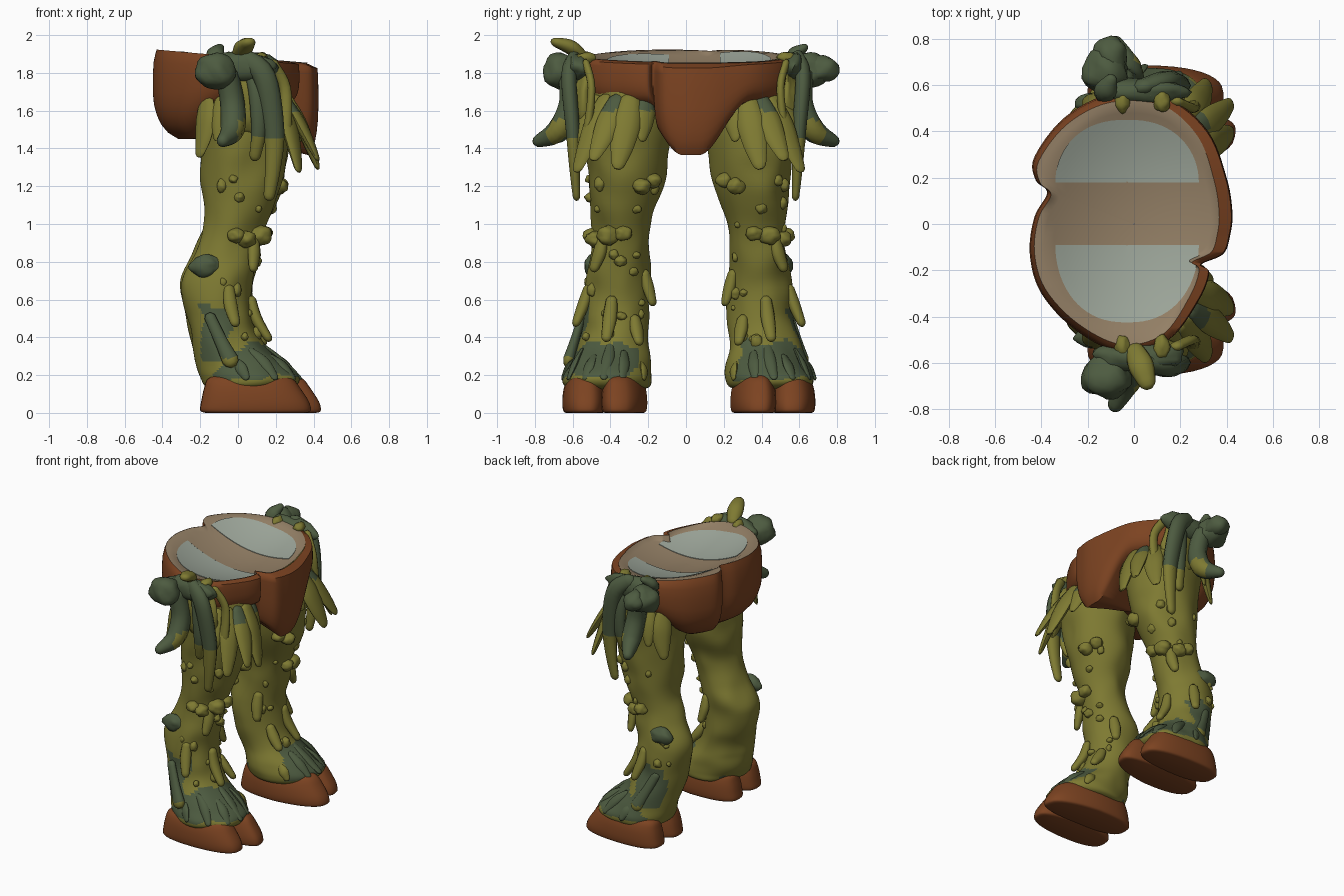
import bpy, bmesh, math, random
from mathutils import Vector, noise

if "Cube" in bpy.data.objects:
    bpy.data.objects.remove(bpy.data.objects["Cube"])

random.seed(4)

def mat(name, rgb):
    m = bpy.data.materials.new(name)
    lin = [((c / 255 + 0.055) / 1.055) ** 2.4 for c in rgb]
    m.diffuse_color = (*lin, 1)
    m.use_nodes = True
    m.node_tree.nodes["Principled BSDF"].inputs["Base Color"].default_value = m.diffuse_color
    return m

BROWN, OLIVE, MOSS = mat("brown hide", (124, 67, 33)), mat("olive bark", (126, 122, 50)), mat("dark moss", (77, 91, 64))
TAN, PALE = mat("tan lining", (148, 128, 102)), mat("pale inset", (158, 167, 155))

def smooth_pts(pts, n, closed=False):
    """Catmull-Rom resampling of tuples of any size."""
    out, m = [], len(pts)
    for i in range(m if closed else m - 1):
        p = [pts[k % m] if closed else pts[min(max(k, 0), m - 1)] for k in (i - 1, i, i + 1, i + 2)]
        for j in range(n):
            t = j / n
            out.append(tuple(0.5 * (2 * b + (c - a) * t + (2 * a - 5 * b + 4 * c - d) * t * t
                       + (3 * b - a - 3 * c + d) * t ** 3) for a, b, c, d in zip(*p)))
    return out if closed else out + [tuple(pts[-1])]

def skin(name, rings, mats, rule=None, caps=True, angle=60):
    """Bridge rings of points into one smooth shell."""
    bm = bmesh.new()
    vs = [[bm.verts.new(p) for p in r] for r in rings]
    for a, b in zip(vs, vs[1:]):
        for i in range(len(a)):
            k = (i + 1) % len(a)
            bm.faces.new((a[i], a[k], b[k], b[i]))
    if caps:
        bm.faces.new(vs[0])
        bm.faces.new(vs[-1])
    bmesh.ops.recalc_face_normals(bm, faces=bm.faces)
    if rule:
        for f in bm.faces:
            f.material_index = rule(f.calc_center_median())
    return finish(name, bm, mats, angle)

def finish(name, bm, mats, angle=60):
    me = bpy.data.meshes.new(name)
    bm.to_mesh(me)
    bm.free()
    ob = bpy.data.objects.new(name, me)
    bpy.context.collection.objects.link(ob)
    for m in mats:
        me.materials.append(m)
    bpy.context.view_layer.objects.active = ob
    ob.select_set(True)
    bpy.ops.object.shade_smooth_by_angle(angle=math.radians(angle))
    ob.select_set(False)
    return ob

def strand(name, pts, mats, rule=None, flat=1.0, out=Vector((0, 1, 0)), sides=10):
    """Tapered tube; pts are (x, y, z, radius), thinned along 'out'."""
    sp = smooth_pts(pts, 5)
    P = [Vector(p[:3]) for p in sp]
    rings = []
    for i, p in enumerate(P):
        t = (P[min(i + 1, len(P) - 1)] - P[max(i - 1, 0)]).normalized()
        u = t.cross(out).normalized()
        w = u.cross(t)
        r = max(sp[i][3], 0.004)
        ring = lambda c, q: [c + u * (q * math.cos(a)) + w * (q * flat * math.sin(a))
                             for a in (k * math.tau / sides for k in range(sides))]
        if i == 0:
            rings.append(ring(p - t * r * 0.6, r * 0.5))
        rings.append(ring(p, r))
        if i == len(P) - 1:
            rings += [ring(p + t * r * 0.5, r * 0.8), ring(p + t * r * 0.85, r * 0.4)]
    return skin(name, rings, mats, rule)

def lump(name, c, r, m):
    bm = bmesh.new()
    bmesh.ops.create_icosphere(bm, subdivisions=3, radius=1)
    off = Vector(c) * 9
    for v in bm.verts:
        k = 1 + 0.22 * noise.noise(v.co * 1.5 + off)
        v.co = Vector([v.co[i] * r[i] * k + c[i] for i in range(3)])
    return finish(name, bm, [m])

# Leg cross-sections: z, back x, front x, inner y, outer y
LEG = smooth_pts([(1.76, -.28, .25, .07, .52), (1.55, -.23, .28, .08, .555), (1.4, -.2, .27, .10, .55),
    (1.2, -.19, .23, .14, .53), (1.0, -.18, .15, .2, .515), (.85, -.23, .11, .21, .515), (.69, -.305, .08, .21, .54),
    (.5, -.27, .08, .21, .56), (.36, -.24, .14, .21, .59), (.26, -.215, .26, .20, .63), (.19, -.195, .325, .195, .665),
    (.14, -.17, .3, .21, .655), (.12, -.1, .2, .27, .58)], 7)

def leg_pt(z, a, s, grow=0.0):
    """Point on the leg skin: angle 0 is front, 90 degrees is the outer side."""
    _, x0, x1, y0, y1 = min(LEG, key=lambda r: abs(r[0] - z))
    x = (x0 + x1) / 2 + ((x1 - x0) / 2 + grow) * math.cos(a)
    y = (y0 + y1) / 2 + ((y1 - y0) / 2 + grow) * math.sin(a)
    return Vector((x, s * y + 0.015, z))

for s, side in ((-1, "right"), (1, "left")):
    # Leg with dark moss on the front cuff and outer shin
    def moss(c):
        n = 0.06 * noise.noise(c * 9)
        cuff = c.x > -0.13 and 0.185 + n * .5 < c.z < min(.38, .22 + .8 * (c.x + .13)) + n and abs(c.y) > .27 + n
        patch = -0.19 < c.x + n < -0.01 and .27 < c.z < 0.56 + n and abs(c.y) > 0.45
        return 1 if cuff or patch else 0
    rings = []
    for r in LEG:
        ring = [leg_pt(r[0], k * math.tau / 80, s) for k in range(80)]
        rings.append([p + Vector((1, s, 0)) * 0.018 * noise.noise(p * 6) for p in ring])
    skin(f"{side}_leg", rings, [OLIVE, MOSS], moss)

    # Cloven hoof: blunt outer toe and longer inner toe, domed on top
    for t, (ya, yb, cut) in enumerate(((.22, .465, 0), (.435, .67, .05))):
        toe = smooth_pts([(0.0, -.17, .41, .02), (.012, -.2, .435, .005), (.06, -.195, .425, .0), (.13, -.18, .38, .008),
                          (.18, -.16, .34, .03), (.205, -.1, .28, .07)], 4)
        rings = []
        for z, x0, x1, ins in toe:
            ring, x1 = [], x1 - cut
            for k in range(36):
                a = k * math.tau / 36
                ca, sa = math.cos(a), math.sin(a)
                ex = math.copysign(abs(ca) ** .72, ca)
                ey = math.copysign(abs(sa) ** .72, sa) * ((yb - ya) / 2 - ins) * (1 - .12 * max(0, ex))
                skew = (.04, -.02)[t] * max(0, ex) * math.copysign(abs(sa), sa)
                ring.append(((x0 + x1) / 2 + (x1 - x0) / 2 * ex + skew,
                             s * ((ya + yb) / 2 + ey + (.02, 0)[t] * max(0, ex)) + .015, z))
            rings.append(ring)
        skin(f"{side}_hoof_toe_{t}", rings, [BROWN])

    # Bark leaves hanging under the hip: angle, length, width, flare
    for i, (deg, ln, w, fl) in enumerate(((-55, .16, .06, .04), (-22, .2, .055, .06), (0, .34, .075, .16), (18, .3, .065, .19),
            (36, .36, .065, .17), (52, .22, .055, .09), (112, .2, .05, .05), (132, .28, .065, .08))):
        a = math.radians(deg)
        out = Vector((math.cos(a), s * math.sin(a), 0))
        p = [leg_pt(1.66 - ln * f, a + 0.12 * f, s, g * fl) for f, g in ((0, .0), (.35, .3), (.7, .65), (1, 1))]
        strand(f"{side}_hip_leaf_{i}", [(*q, w * k) for q, k in zip(p, (.7, 1, .85, .5))], [OLIVE, MOSS],
               lambda c: int(c.z > 1.6 and i in (1, 3)), .45, out)

    # Knots, burls and drips on the front and outer leg
    for i in range(20):
        z, a = random.uniform(.36, 1.3), math.radians(random.uniform(-70, 130))
        r = random.uniform(.014, .03)
        lump(f"{side}_knot_{i}", leg_pt(z, a, s, -.003), (r, r * 1.1, r * random.uniform(.8, 1.5)), OLIVE)
    for i, (z, deg, r) in enumerate(((.94, 25, .06), (.92, 60, .05), (1.2, -25, .05), (1.23, -45, .045), (.95, -5, .045), (.94, 82, .045))):
        lump(f"{side}_burl_{i}", leg_pt(z, math.radians(deg), s, .005), (r, r, r * .85), OLIVE)
    for i, (z, deg, ln) in enumerate(((.92, 40, .15), (.74, -60, .15), (.6, 10, .2), (.66, 70, .18), (.5, -35, .12))):
        a = math.radians(deg)
        p = [leg_pt(z - ln * f, a, s, g) for f, g in ((0, .0), (.5, .02), (1, .045))]
        strand(f"{side}_drip_{i}", [(*q, r) for q, r in zip(p, (.03, .038, .028))], [OLIVE], None, .8,
               Vector((math.cos(a), s * math.sin(a), 0)))
    lump(f"{side}_moss_patch", leg_pt(.78, math.radians(118), s), (.085, .045, .06), MOSS)
    strand(f"{side}_shin_root", [(-.15, s * .55, .51, .03), (-.09, s * .59, .38, .035), (-.04, s * .62, .28, .045)],
           [MOSS, OLIVE], lambda c: int(c.z < .29), .7)

    # Short ragged tufts around the cuff
    for i, (deg, h) in enumerate(((-55, .06), (-20, .12), (5, .16), (30, .1), (60, .13), (95, .07))):
        a = math.radians(deg)
        p = [leg_pt(.2 + h, a, s, -.01), leg_pt(.2 + h * .5, a, s, .0), leg_pt(.19, a, s, .0)]
        strand(f"{side}_cuff_tuft_{i}", [(*q, r) for q, r in zip(p, (.02, .032, .02))],
               [OLIVE if i == 0 else MOSS], None, .5, Vector((math.cos(a), s * math.sin(a), 0)))

    # Hip growth: knob, pad and hanging roots
    lump(f"{side}_hip_knob", (-.12, s * .66, 1.81), (.105, .1, .095), MOSS)
    lump(f"{side}_hip_pad", (.02, s * .57, 1.83), (.2, .065, .08), MOSS)
    lump(f"{side}_hip_bark", (.07, s * .54, 1.66), (.14, .055, .18), OLIVE)
    tip = lambda c: int(c.z < 1.45)
    strand(f"{side}_hip_horn", [(-.06, s * .62, 1.8, .06), (-.03, s * .61, 1.64, .065), (-.03, s * .67, 1.5, .065),
           (-.08, s * .78, 1.44, .035)], [MOSS, OLIVE], lambda c: int(c.x > -.01 and c.z < 1.55))
    strand(f"{side}_hip_root_long", [(.03, s * .59, 1.88, .05), (.14, s * .62, 1.78, .06), (.19, s * .6, 1.5, .055),
           (.185, s * .59, 1.3, .042), (.165, s * .58, 1.15, .03)], [MOSS, OLIVE], tip, .7)
    strand(f"{side}_hip_root_short", [(.06, s * .56, 1.87, .04), (.1, s * .6, 1.7, .045), (.11, s * .6, 1.5, .04),
           (.09, s * .57, 1.36, .03)], [MOSS, OLIVE], tip, .7)
    strand(f"{side}_hip_root_front", [(.18, s * .53, 1.85, .03), (.25, s * .5, 1.72, .03), (.25, s * .52, 1.5, .035)], [OLIVE], None, .7)
    for i, x in enumerate((-.05, .12)):
        lump(f"{side}_hip_bud_{i}", (x, s * .53, 1.88), (.035, .05, .03), OLIVE)

# Upright hip shoots
strand("right_hip_shoot", [(0, -.54, 1.88, .04), (.03, -.61, 1.935, .055), (.055, -.68, 1.96, .04)], [OLIVE], None, .7, Vector((0, 0, 1)))
strand("left_hip_shoot", [(-.12, .56, 1.86, .05), (-.12, .58, 1.9, .05), (-.1, .62, 1.93, .03)], [MOSS], None, .8, Vector((0, 0, 1)))
lump("left_hip_crest", (-.1, .72, 1.82), (.08, .09, .07), MOSS)

# Pelvis wrap: two overlapping panels with a low front and back flap
OUT = smooth_pts([(.425, .05), (.4, .2), (.32, .4), (.15, .54), (-.1, .56), (-.3, .46), (-.43, .29), (-.425, .19), (-.375, .135),
    (-.43, .03), (-.45, -.13), (-.4, -.3), (-.25, -.46), (-.05, -.555), (.15, -.5), (.28, -.33), (.325, -.21), (.29, -.175),
    (.385, -.13), (.415, -.05)], 6, True)
top = lambda x: 1.885 - .085 * x
rim = lambda x, y, g=1: (x * g * (.955 - .09 * min(1, max(0, x / .3 + .3))), y * g * .94)

def ease(v):
    v = min(1, max(0, v))
    return v * v * (3 - 2 * v)

def hem(x, y):
    if x > 0:
        return 1.65 if y < -.17 else 1.365 + .285 * ease((abs(y - .03) - .05) / .3)
    return 1.45 + .19 * ease((x + .36) / .34)

rings = [[(*rim(x, y), top(x)) for x, y in OUT]]
for t, g in ((.05, .97), (.14, .99), (.3, 1), (.48, 1), (.62, .985), (.74, .95), (.84, .9), (.93, .82), (1, .7)):
    side = lambda x: g + (1 - g) * .6 * ease((x + .2) / .3)
    rings.append([(x * side(x), y * side(x), top(x) + (hem(x, y) - top(x)) * t) for x, y in OUT])
for g in (.5, .3, .05):
    rings.append([(x * g, y * g, 1.45 + (hem(x, y) - 1.45) * g) for x, y in OUT])
skin("pelvis_wrap", rings, [BROWN], None, False)

# Tan lining: a shallow bowl closing the top
def dish(x, y):
    return top(x) - .1 * max(0, 1 - (x / .39) ** 2 - (y / .51) ** 2)
rings = [[(x, y, top(x) if g == 1 else dish(x, y)) for x, y in (rim(*p, g) for p in OUT)]
         for g in (1, .95, .9, .8, .7, .6, .5, .4, .3, .2, .1, .004)]
skin("waist_lining", rings, [TAN], None, False)

# Pale half-round insets
for s, name, cy, ry in ((1, "left", .18, .27), (-1, "right", -.09, .335)):
    rings = []
    for g in (.01, .15, .3, .45, .6, .75, .88, 1):
        arc = [(-.03 + .31 * g * math.copysign(abs(math.cos(a)) ** .85, math.cos(a)), cy + s * ry * g * math.sin(a)) for a in
               (math.pi * k / 36 for k in range(37))]
        arc += [(-.03 + .31 * g * (k / 9 - 1), cy) for k in range(1, 18)]
        rings.append([(x, y, dish(x, y) + .004) for x, y in arc])
    rings.append([(x, y, z - .005) for x, y, z in rings[-1]])
    skin(f"{name}_waist_inset", rings, [PALE], None, False)
